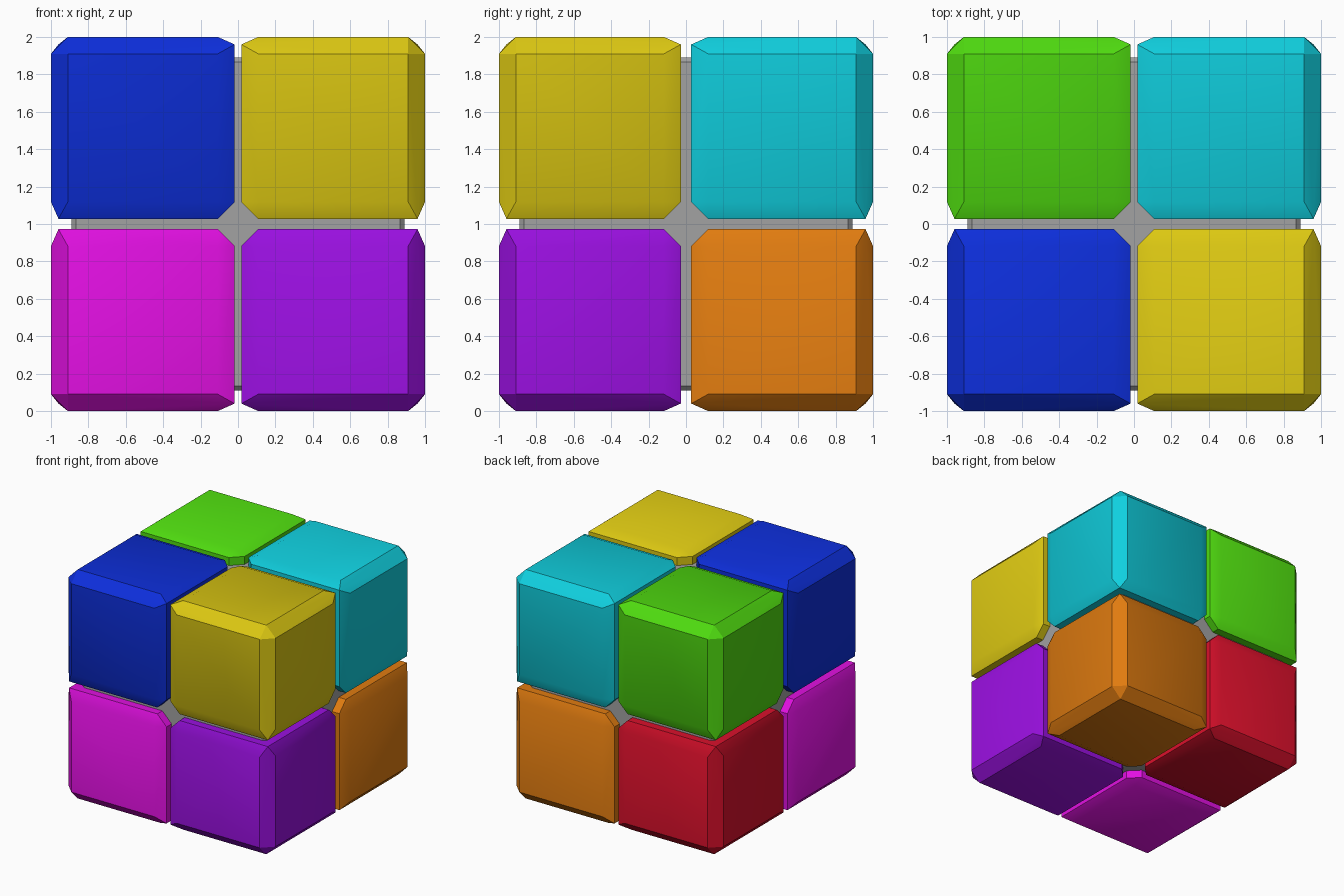
import bpy
import bmesh
from mathutils import Vector

if "Cube" in bpy.data.objects:
    bpy.data.objects.remove(bpy.data.objects["Cube"])

GAP = (0.018, 0.028, 0.028)   # half gap between blocks along x, y, z
OUTER = 0.09                  # bevel along outside edges
INNER = 0.09                  # bevel beside the gaps
LIP = 0.04                    # shallow drop from outside face into the gap


def material(name, rgb):
    m = bpy.data.materials.new(name)
    m.diffuse_color = (*rgb, 1)
    m.use_nodes = True
    m.node_tree.nodes["Principled BSDF"].inputs["Base Color"].default_value = m.diffuse_color
    return m


def hull_object(name, points, mat):
    bm = bmesh.new()
    for p in points:
        bm.verts.new(p)
    bmesh.ops.convex_hull(bm, input=bm.verts[:])
    bmesh.ops.dissolve_limit(bm, angle_limit=0.02, verts=bm.verts[:], edges=bm.edges[:])
    bmesh.ops.recalc_face_normals(bm, faces=bm.faces[:])
    me = bpy.data.meshes.new(name)
    bm.to_mesh(me)
    bm.free()
    me.materials.append(mat)
    ob = bpy.data.objects.new(name, me)
    bpy.context.collection.objects.link(ob)
    bpy.ops.object.select_all(action='DESELECT')
    ob.select_set(True)
    bpy.context.view_layer.objects.active = ob
    bpy.ops.object.shade_smooth_by_angle(angle=0.52)
    return ob


def block_points(signs):
    # four corners of each of the six flat faces; the hull forms the bevels
    pts = []
    for axis in range(3):
        u, v = (axis + 1) % 3, (axis + 2) % 3
        for outside in (True, False):
            edge = 1 - (OUTER if outside else LIP)
            for a in (GAP[u] + INNER, edge):
                for b in (GAP[v] + INNER, edge):
                    p = Vector((0, 0, 0))
                    p[axis] = 1 if outside else GAP[axis]
                    p[u], p[v] = a, b
                    pts.append([p[i] * signs[i] + (1 if i == 2 else 0) for i in range(3)])
    return pts


# Eight coloured blocks
blocks = [
    ("blue", (-1, -1, 1), (0.004, 0.028, 0.72)),
    ("yellow", (1, -1, 1), (0.72, 0.58, 0.006)),
    ("magenta", (-1, -1, -1), (0.75, 0.005, 0.75)),
    ("purple", (1, -1, -1), (0.32, 0.005, 0.74)),
    ("cyan", (1, 1, 1), (0.005, 0.63, 0.74)),
    ("orange", (1, 1, -1), (0.75, 0.20, 0.005)),
    ("green", (-1, 1, 1), (0.08, 0.72, 0.005)),
    ("red", (-1, 1, -1), (0.70, 0.005, 0.024)),
]
for colour, signs, rgb in blocks:
    hull_object(colour + "_block", block_points(signs), material(colour, rgb))

# Grey bevelled core showing through the gaps
R, C = 0.89, 0.865
core = []
for axis in range(3):
    for s in (-R, R):
        for a in (-C, C):
            for b in (-C, C):
                p = [0, 0, 0]
                p[axis], p[(axis + 1) % 3], p[(axis + 2) % 3] = s, a, b
                p[2] += 1
                core.append(p)
hull_object("core", core, material("grey", (0.36, 0.36, 0.36)))
